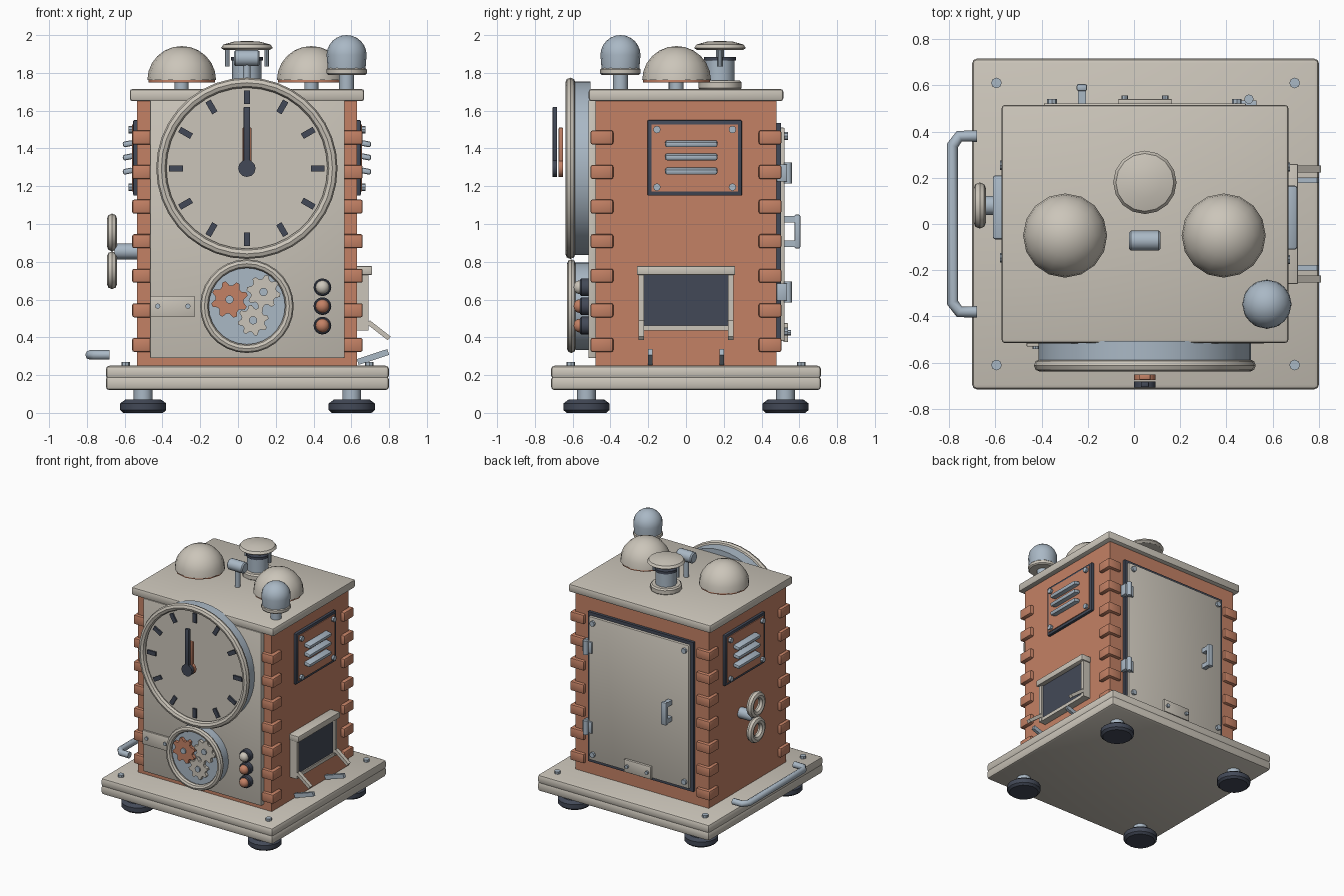
import bpy, bmesh, math
from mathutils import Vector, Matrix

if "Cube" in bpy.data.objects:
    bpy.data.objects.remove(bpy.data.objects["Cube"], do_unlink=True)

CX = 0.047          # shared centre line of the cabinet
UP, FRONT, BACK, SIDE = (0, 0, 1), (0, -1, 0), (0, 1, 0), (1, 0, 0)
LEFT_OUT = (-1, 0, 0)
made = []


def material(name, color):
    m = bpy.data.materials.new(name)
    m.use_nodes = True
    m.diffuse_color = (*color, 1)
    m.node_tree.nodes["Principled BSDF"].inputs["Base Color"].default_value = (*color, 1)
    return m


cream = material("cream enamel", (0.60, 0.56, 0.49))
copper = material("copper", (0.55, 0.22, 0.13))
steel = material("pale steel", (0.40, 0.48, 0.56))
dark = material("charcoal", (0.055, 0.066, 0.095))


def finish(name, bm, mat, matrix=None):
    bmesh.ops.recalc_face_normals(bm, faces=bm.faces)
    me = bpy.data.meshes.new(name)
    bm.to_mesh(me)
    bm.free()
    ob = bpy.data.objects.new(name, me)
    bpy.context.collection.objects.link(ob)
    if matrix:
        ob.matrix_world = matrix
    me.materials.append(mat)
    made.append(ob)
    return ob


def box(name, x, y, z, mat, bevel=0.0, tilt=0.0):
    """Box from three (low, high) ranges, optionally tilted about y."""
    ranges = (x, y, z)
    center = Vector([(a + b) / 2 for a, b in ranges])
    bm = bmesh.new()
    bmesh.ops.create_cube(bm, size=1)
    bmesh.ops.scale(bm, vec=[b - a for a, b in ranges], verts=bm.verts)
    if bevel:
        bmesh.ops.bevel(bm, geom=bm.edges[:], offset=bevel, segments=2,
                        profile=0.5, affect='EDGES')
    return finish(name, bm, mat, Matrix.Translation(center) @ Matrix.Rotation(tilt, 4, 'Y'))


def facing(loc, axis):
    return Matrix.Translation(loc) @ Vector(axis).to_track_quat('Z', 'Y').to_matrix().to_4x4()


def lathe(name, profile, loc, mat, axis=UP, sides=16):
    """Spin (radius, height) points around the axis at loc."""
    bm = bmesh.new()
    vs = [bm.verts.new((r, 0, h)) for r, h in profile]
    es = [bm.edges.new(p) for p in zip(vs, vs[1:])]
    bmesh.ops.spin(bm, geom=vs + es, cent=(0, 0, 0), axis=(0, 0, 1),
                   angle=math.tau, steps=sides)
    bmesh.ops.remove_doubles(bm, verts=bm.verts, dist=0.0002)
    return finish(name, bm, mat, facing(loc, axis))


def rod(name, loc, r, length, mat, axis=UP, sides=12, soft=0.0):
    prof = [(0, 0), (r, 0), (r, length), (0, length)]
    if soft:
        prof = [(0, 0), (r - soft, 0), (r, soft), (r, length - soft),
                (r - soft, length), (0, length)]
    return lathe(name, prof, loc, mat, axis, sides)


def ring(name, loc, major, minor, mat, axis, sides=32):
    prof = [(major + minor * math.cos(t * math.tau / 8), minor * math.sin(t * math.tau / 8))
            for t in range(9)]
    return lathe(name, prof, loc, mat, axis, sides)


def dome(r, base, height, steps=6):
    return [(r * math.cos(i * math.pi / 2 / steps), base + height * math.sin(i * math.pi / 2 / steps))
            for i in range(steps + 1)]


def gear(name, loc, r, mat, turn, teeth=8):
    bm = bmesh.new()
    pts = []
    for i in range(teeth * 4):
        a = turn + i * math.tau / (teeth * 4)
        rad = r if i % 4 < 2 else r * 0.76
        pts.append(bm.verts.new((rad * math.cos(a), rad * math.sin(a), 0)))
    face = bm.faces.new(pts)
    ext = bmesh.ops.extrude_face_region(bm, geom=[face])
    top = [v for v in ext["geom"] if isinstance(v, bmesh.types.BMVert)]
    bmesh.ops.translate(bm, vec=(0, 0, 0.025), verts=top)
    finish(name, bm, mat, facing(loc, FRONT))
    rod(name + "_hub", loc, 0.022, 0.035, steel, FRONT)


# Base plate, feet and corner bolts
box("base_lower", (-0.70, 0.80), (-0.715, 0.715), (0.12, 0.195), cream, 0.02)
box("base_upper", (-0.70, 0.80), (-0.715, 0.715), (0.18, 0.25), cream, 0.02)
for sx in (-1, 1):
    for sy in (-1, 1):
        foot = (0.05 + sx * 0.552, sy * 0.527, 0)
        lathe("foot", [(0, 0), (0.105, 0), (0.122, 0.015), (0.122, 0.05), (0.095, 0.07), (0, 0.07)],
              foot, dark)
        rod("foot_stem", (foot[0], foot[1], 0.06), 0.05, 0.07, steel)
        rod("base_bolt", (0.05 + sx * 0.645, sy * 0.61, 0.245), 0.023, 0.024, steel, sides=8)

# Cabinet, roof, front panel and corner blocks
box("cabinet", (-0.535, 0.63), (-0.48, 0.48), (0.245, 1.66), copper)
box("roof", (-0.573, 0.668), (-0.515, 0.515), (1.65, 1.715), cream, 0.015)
box("front_panel", (-0.465, 0.565), (-0.517, -0.47), (0.29, 1.655), cream, 0.006)
for i in range(7):
    z = 0.36 + i * 0.183
    for x in (-0.56, 0.54):
        for y in (-0.505, 0.385):
            box("corner_block", (x, x + 0.12), (y, y + 0.12), (z - 0.037, z + 0.037), copper, 0.01)

# Clock drum, face, rim and hour marks
CZ = 1.295
rod("clock_drum", (CX, -0.505, CZ), 0.46, 0.085, steel, FRONT, 40)
rod("clock_face", (CX, -0.58, CZ), 0.445, 0.02, cream, FRONT, 40)
ring("clock_rim", (CX, -0.612, CZ), 0.453, 0.027, cream, FRONT, 36)
for h in range(12):
    a = h * math.pi / 6
    x, z = CX + 0.375 * math.sin(a), CZ + 0.375 * math.cos(a)
    box("hour_mark", (x - 0.016, x + 0.016), (-0.612, -0.595), (z - 0.036, z + 0.036), dark, tilt=a)

# Clock hands
for name, y, tip, w, mat in (("hour_hand", -0.65, 1.51, 0.024, copper),
                             ("minute_hand", -0.682, 1.62, 0.017, dark)):
    box(name, (CX - w, CX + w), (y - 0.024, y), (CZ, tip), mat, 0.004)
    rod(name + "_hub", (CX, y, CZ), 0.046, 0.025, mat, FRONT)

# Gear window
GZ = 0.565
rod("gear_drum", (CX, -0.505, GZ), 0.232, 0.08, steel, FRONT, 32)
ring("gear_rim", (CX, -0.607, GZ), 0.225, 0.023, cream, FRONT, 28)
gear("copper_gear", (-0.045, -0.588, 0.6), 0.098, copper, 0.2)
gear("upper_gear", (0.135, -0.588, 0.64), 0.09, cream, 0.5)
gear("lower_gear", (0.08, -0.588, 0.49), 0.082, cream, 0.1)

# Push buttons and small front plate
for z, mat in ((0.665, cream), (0.565, copper), (0.462, copper)):
    rod("button_bezel", (0.447, -0.51, z), 0.047, 0.05, dark, FRONT, 16, 0.006)
    lathe("button", [(0, 0), (0.036, 0)] + dome(0.036, 0.055, 0.03, 4), (0.447, -0.51, z), mat, FRONT)
box("front_plate", (-0.465, -0.23), (-0.53, -0.51), (0.51, 0.62), cream, 0.004)
for x in (-0.425, -0.265):
    rod("plate_bolt", (x, -0.525, GZ), 0.014, 0.015, steel, FRONT, 8)

# Bells and hammer
for x in (-0.298, 0.388):
    rod("bell_post", (x, -0.05, 1.70), 0.037, 0.06, steel)
    rod("bell_lip", (x, -0.05, 1.75), 0.177, 0.012, copper)
    lathe("bell", [(0, 1.762)] + dome(0.182, 1.762, 0.18), (x, -0.05, 0), cream)
rod("hammer_stem", (CX, -0.072, 1.70), 0.02, 0.16, steel)
rod("hammer_head", (CX - 0.068, -0.072, 1.878), 0.043, 0.136, steel, SIDE, 14, 0.008)

# Plunger behind the bells
PY = 0.18
rod("plunger_flange", (CX, PY, 1.71), 0.115, 0.05, cream, soft=0.01)
rod("plunger_body", (CX, PY, 1.75), 0.078, 0.12, steel)
rod("plunger_band", (CX, PY, 1.865), 0.085, 0.02, dark)
rod("plunger_stem", (CX, PY, 1.88), 0.02, 0.05, steel)
lathe("plunger_cap", [(0, 1.92), (0.12, 1.92), (0.137, 1.932), (0.125, 1.95), (0.07, 1.965), (0, 1.97)],
      (CX, PY, 0), cream)
for sx in (-1, 1):
    rod("plunger_guide", (CX + sx * 0.104, PY, 1.835), 0.012, 0.095, steel, sides=8)

# Signal lamp
LAMP = (0.575, -0.347, 0)
rod("lamp_post", (0.575, -0.347, 1.70), 0.04, 0.10, steel)
rod("lamp_flange", (0.575, -0.347, 1.79), 0.107, 0.036, cream, soft=0.008)
lathe("lamp_dome", [(0, 1.82), (0.1, 1.82)] + dome(0.106, 1.895, 0.105), LAMP, steel)

# Vent panels on both sides
for s, wall in ((-1, -0.535), (1, 0.63)):
    def span(a, b):
        return tuple(sorted((wall + s * a, wall + s * b)))
    out = (s, 0, 0)
    mid = 0.05 - s * 0.004
    box("vent_frame", span(-0.01, 0.02), (mid - 0.25, mid + 0.25), (1.15, 1.55), dark, 0.006)
    box("vent_panel", span(0, 0.026), (mid - 0.228, mid + 0.228), (1.172, 1.528), copper)
    for dy in (-0.2, 0.2):
        for z in (1.195, 1.5):
            rod("vent_bolt", (wall + s * 0.02, mid + dy, z), 0.02, 0.025, steel, out, 8)
    for z in (1.28, 1.355, 1.425):
        y = mid - s * 0.018
        box("vent_louver", span(0.02, 0.075), (y - 0.138, y + 0.138), (z - 0.015, z + 0.015),
            steel, 0.01, s * 0.2)

# Winding key on the right wall
rod("key_shaft", (-0.52, 0.08, 0.855), 0.042, 0.135, steel, LEFT_OUT)
for z in (0.755, 0.955):
    ring("key_loop", (-0.667, 0.08, z), 0.073, 0.027, cream, SIDE, 20)

# Carry rail on the base
curve = bpy.data.curves.new("carry_rail", 'CURVE')
curve.dimensions = '3D'
curve.bevel_depth = 0.025
curve.bevel_resolution = 2
curve.use_fill_caps = True
half = [(-0.68, 0.38), (-0.755, 0.38), (-0.785, 0.34)]
path = half + [(x, -y) for x, y in reversed(half)]
spline = curve.splines.new('POLY')
spline.points.add(len(path) - 1)
for p, (x, y) in zip(spline.points, path):
    p.co = (x, y, 0.307, 1)
curve.materials.append(steel)
bpy.context.collection.objects.link(bpy.data.objects.new("carry_rail", curve))

# Hatch on the left wall with its stays
box("hatch_glass", (0.62, 0.675), (-0.225, 0.225), (0.46, 0.74), dark)
box("hatch_hood", (0.62, 0.71), (-0.26, 0.26), (0.73, 0.777), cream, 0.006)
box("hatch_sill", (0.62, 0.685), (-0.25, 0.25), (0.435, 0.462), cream)
for s in (-1, 1):
    y = tuple(sorted((s * 0.222, s * 0.252)))
    box("hatch_jamb", (0.62, 0.69), y, (0.435, 0.735), cream)
    box("hatch_stay", (0.675, 0.815), y, (0.425, 0.45), cream, tilt=0.66)
    box("hatch_prop", (0.63, 0.80), (s * 0.19 - 0.012, s * 0.19 + 0.012), (0.28, 0.312),
        steel, tilt=-0.32)

# Rear door with frame, hinges, handle and plate
box("door_frame", (-0.415, 0.505), (0.47, 0.502), (0.355, 1.535), dark)
box("door", (-0.39, 0.485), (0.49, 0.522), (0.38, 1.51), cream, 0.006)
for x in (-0.355, 0.445):
    for z in (0.43, 1.465):
        rod("door_bolt", (x, 0.515, z), 0.021, 0.025, steel, BACK, 8)
for z in (0.64, 1.27):
    box("hinge_leaf", (0.45, 0.53), (0.48, 0.535), (z - 0.045, z + 0.045), steel, 0.004)
    rod("hinge_pin", (0.497, 0.54, z - 0.055), 0.02, 0.11, steel)
box("handle_grip", (-0.248, -0.203), (0.575, 0.605), (0.87, 1.05), steel, 0.008)
for z in (0.895, 1.025):
    box("handle_post", (-0.243, -0.208), (0.51, 0.59), (z - 0.018, z + 0.018), steel)
box("door_plate", (-0.07, 0.165), (0.515, 0.54), (0.375, 0.475), cream, 0.004)
for x in (-0.04, 0.135):
    rod("door_plate_bolt", (x, 0.535, 0.425), 0.014, 0.02, steel, BACK, 8)

# Smooth round parts, keep hard edges sharp
bpy.ops.object.select_all(action='DESELECT')
for ob in made:
    ob.select_set(True)
bpy.context.view_layer.objects.active = made[0]
bpy.ops.object.shade_smooth_by_angle(angle=math.radians(35))
